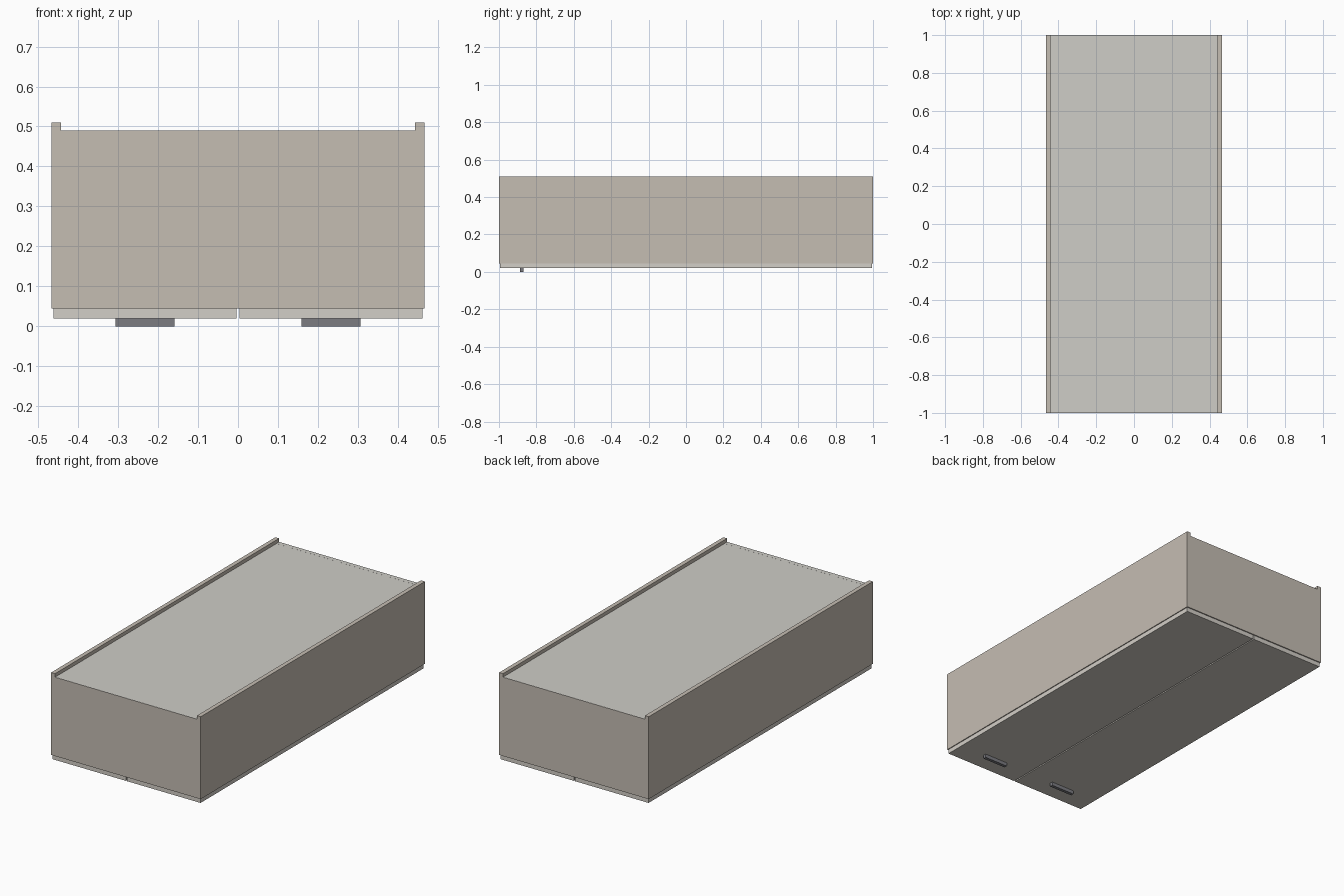
import bpy, bmesh

if "Cube" in bpy.data.objects:
    bpy.data.objects.remove(bpy.data.objects["Cube"])

def material(name, rgb):
    m = bpy.data.materials.new(name)
    m.diffuse_color = (*rgb, 1)
    m.use_nodes = True
    m.node_tree.nodes["Principled BSDF"].inputs["Base Color"].default_value = m.diffuse_color
    return m

CARCASS = material("carcass_board", (0.56, 0.51, 0.45))
BACK = material("back_board", (0.62, 0.61, 0.57))
DOOR = material("door_board", (0.65, 0.62, 0.57))
METAL = material("handle_metal", (0.2, 0.2, 0.22))

def box(name, x, y, z, mat):
    """Box from (min, max) ranges on each axis."""
    bm = bmesh.new()
    bmesh.ops.create_cube(bm, size=1)
    for v in bm.verts:
        v.co = [r[0] if c < 0 else r[1] for c, r in zip(v.co, (x, y, z))]
    me = bpy.data.meshes.new(name)
    bm.to_mesh(me)
    bm.free()
    me.materials.append(mat)
    ob = bpy.data.objects.new(name, me)
    bpy.context.collection.objects.link(ob)
    return ob

W, INNER, T = 0.467, 0.443, 0.025      # half width, inner half width, board thickness
Z_DOOR, Z_BODY, Z_BACK, Z_TOP = 0.02, 0.045, 0.49, 0.51

# Mirrored parts: side boards, doors and bar handles
for s, side in ((-1, "left"), (1, "right")):
    span = lambda a, b: sorted((s * a, s * b))
    box(f"{side}_side_board", span(INNER, W), (-1, 1), (Z_BODY, Z_TOP), CARCASS)
    box(f"{side}_door", span(0.0035, 0.462), (-0.994, 0.994), (Z_DOOR, Z_BODY), DOOR)
    box(f"{side}_handle", span(0.159, 0.3065), (-0.888, -0.87), (0, Z_DOOR), METAL)

# End boards fit between the side boards
for s, end in ((-1, "front"), (1, "rear")):
    box(f"{end}_end_board", (-INNER, INNER), sorted((s * (1 - T), s)), (Z_BODY, Z_BACK), CARCASS)

# Recessed back board closing the cabinet
box("back_board", (-INNER, INNER), (-1 + T, 1 - T), (Z_BACK - 0.012, Z_BACK), BACK)
# Thin cover strips keep the back colour running to both ends
for s, end in ((-1, "front"), (1, "rear")):
    box(f"{end}_back_strip", (-INNER, INNER), sorted((s * (1 - T), s * 0.9995)),
        (Z_BACK - 0.002, Z_BACK + 0.0003), BACK)
